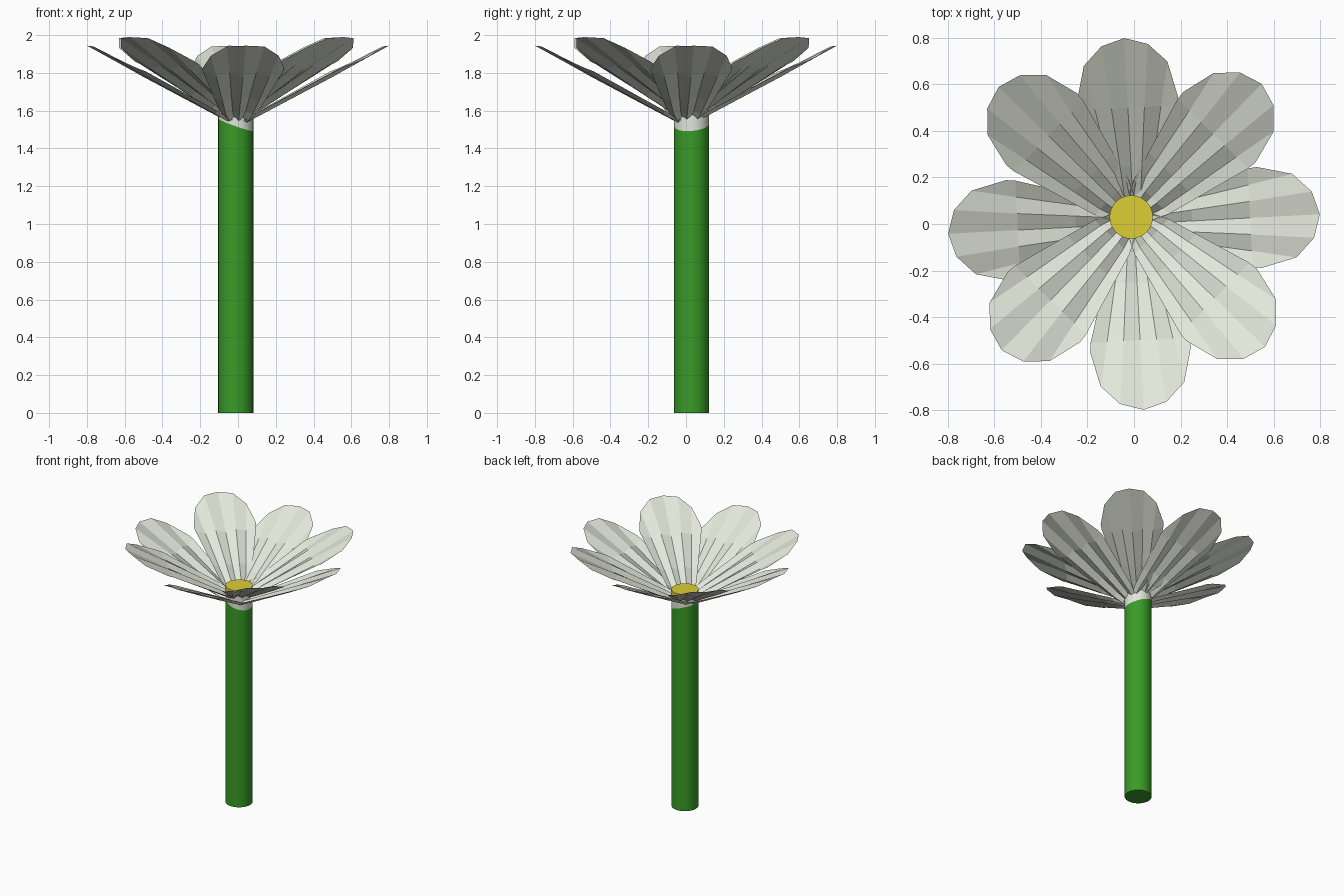
import bpy, bmesh, math
from mathutils import Matrix, Vector

if "Cube" in bpy.data.objects:
    bpy.data.objects.remove(bpy.data.objects["Cube"])


def material(name, rgb):
    m = bpy.data.materials.new(name)
    m.diffuse_color = (*rgb, 1)
    m.use_nodes = True
    m.node_tree.nodes["Principled BSDF"].inputs["Base Color"].default_value = m.diffuse_color
    return m


GREEN = material("stem green", (0.04, 0.33, 0.02))
WHITE = material("petal white", (0.78, 0.81, 0.71))
YELLOW = material("centre yellow", (0.72, 0.62, 0.035))

CX, CY, R = -0.012, 0.03, 0.093


def finish(name, bm, mats):
    me = bpy.data.meshes.new(name)
    bm.to_mesh(me)
    bm.free()
    for m in mats:
        me.materials.append(m)
    ob = bpy.data.objects.new(name, me)
    bpy.context.collection.objects.link(ob)
    return ob


def cylinder(bm, z0, z1):
    bmesh.ops.create_cone(bm, cap_ends=True, segments=32, radius1=R, radius2=R, depth=z1 - z0,
                          matrix=Matrix.Translation((CX, CY, (z0 + z1) / 2)))


# stem, with a white collar above a tilted cut
bm = bmesh.new()
cylinder(bm, 0, 1.60)
cut_point = Vector((CX, CY, 1.525))
cut_normal = Vector((0.35, -0.08, 1)).normalized()
bmesh.ops.bisect_plane(bm, geom=bm.verts[:] + bm.edges[:] + bm.faces[:],
                       plane_co=cut_point, plane_no=cut_normal)
for f in bm.faces:
    above = (f.calc_center_median() - cut_point).dot(cut_normal) > 0
    f.material_index = 1 if above else 0
    f.smooth = abs(f.normal.z) < 0.5
finish("stem", bm, [GREEN, WHITE])

# yellow flower centre
bm = bmesh.new()
cylinder(bm, 1.60, 1.645)
for f in bm.faces:
    f.smooth = abs(f.normal.z) < 0.5
finish("flower_centre", bm, [YELLOW])

# pleated petal: inner rows (distance, half width) and a rounded outer rim
ROWS = [(0.03, 0.06), (0.12, 0.105), (0.25, 0.142), (0.50, 0.213)]
RIM = [(0.80, 0.0), (0.77, 0.10), (0.69, 0.18), (0.54, 0.217)]


def petal(name, angle, centre, base_z, slope):
    bm = bmesh.new()
    grid = []
    for row in range(len(ROWS) + 1):
        line = []
        for k in range(-3, 4):
            if row < len(ROWS):
                u, t = ROWS[row][0], ROWS[row][1] * k / 3
                pleat = 0.011
            else:
                u, t = RIM[abs(k)]
                t = math.copysign(t, k)
                pleat = 0.005
            z = base_z + slope * u + (pleat if k % 2 else -pleat) + 0.15 * t * t
            line.append(bm.verts.new((u, t, z)))
        grid.append(line)
    for a, b in zip(grid, grid[1:]):
        for i in range(6):
            bm.faces.new((a[i], b[i], b[i + 1], a[i + 1]))
    bmesh.ops.transform(bm, verts=bm.verts[:],
                        matrix=Matrix.Translation((*centre, 0)) @ Matrix.Rotation(math.radians(angle), 4, 'Z'))
    finish(name, bm, [WHITE])


# four lower petals on the axes, four upper petals on the diagonals
for i in range(4):
    petal(f"lower_petal_{i + 1}", 3 + 90 * i, (0, 0), 1.525, 0.53)
    petal(f"upper_petal_{i + 1}", 45.7 + 90 * i, (-0.01, 0.03), 1.55, 0.555)
